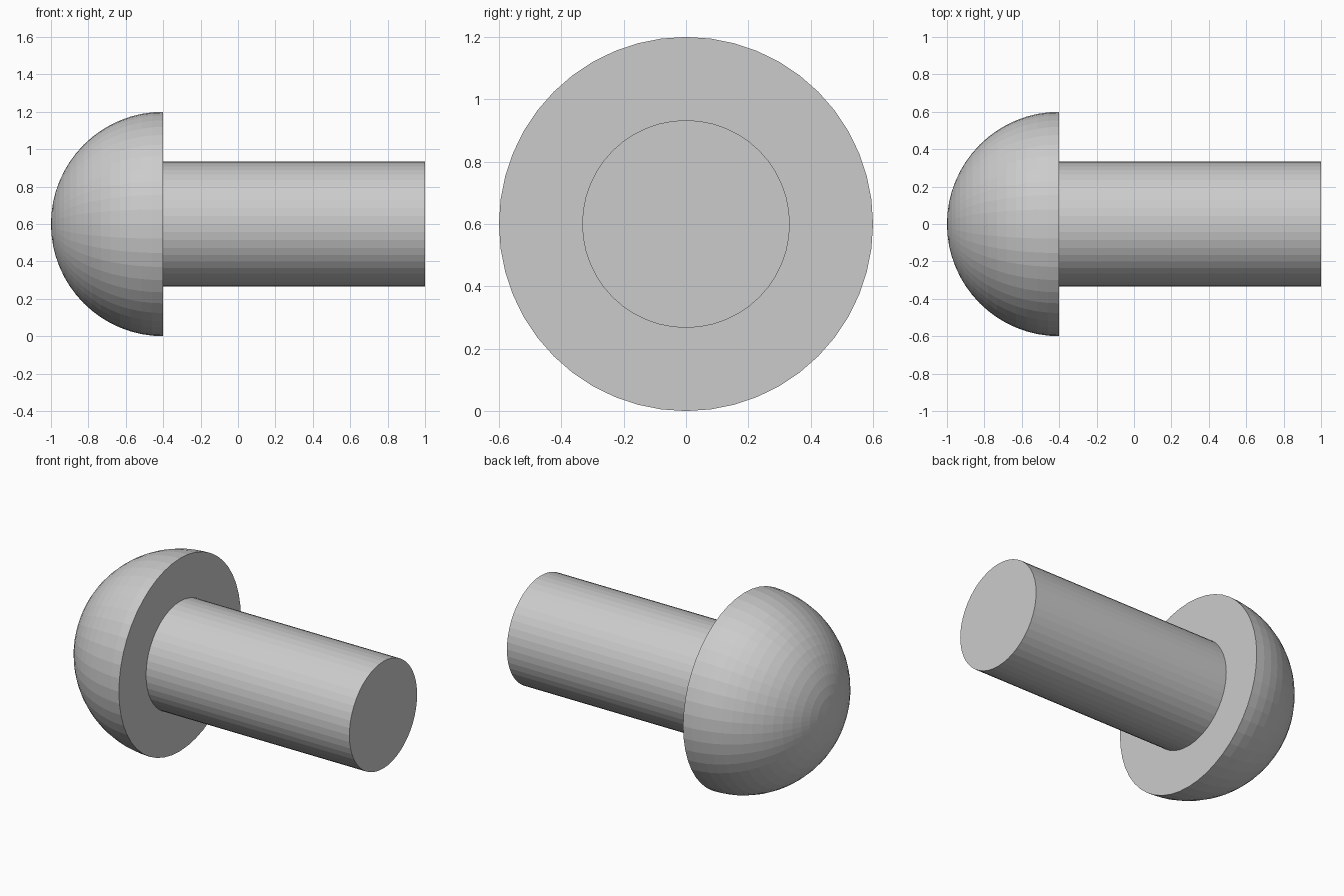
import bpy, bmesh
from math import sin, cos, pi, radians
from mathutils import Vector, Matrix

if "Cube" in bpy.data.objects:
    bpy.data.objects.remove(bpy.data.objects["Cube"])

SEGMENTS = 48
RINGS = 16
HEAD_R, SHAFT_R = 0.6, 0.333
FACE_X, END_X = -0.4, 1.0

# Half profile as (x, radius): domed head, flat underside, straight shaft, end cap
profile = [(FACE_X - HEAD_R * cos(a), HEAD_R * sin(a))
           for a in (i * pi / 2 / RINGS for i in range(RINGS + 1))]
profile += [(FACE_X, SHAFT_R), (END_X, SHAFT_R), (END_X, 0)]

# Revolve the profile around the lengthwise axis
bm = bmesh.new()
verts = [bm.verts.new((x, 0, r)) for x, r in profile]
edges = [bm.edges.new(pair) for pair in zip(verts, verts[1:])]
bmesh.ops.spin(bm, geom=verts + edges, cent=(0, 0, 0), axis=(1, 0, 0),
               angle=radians(360), steps=SEGMENTS, use_merge=True)
bmesh.ops.remove_doubles(bm, verts=bm.verts, dist=1e-4)
bmesh.ops.recalc_face_normals(bm, faces=bm.faces)

# Merge the fan of the end cap into one flat face
cap = [f for f in bm.faces if all(v.co.x > END_X - 1e-4 for v in f.verts)]
bmesh.ops.dissolve_faces(bm, faces=cap, use_verts=True)

mesh = bpy.data.meshes.new("rivet")
bm.to_mesh(mesh)
bm.free()
rivet = bpy.data.objects.new("rivet", mesh)
rivet.location.z = HEAD_R
bpy.context.collection.objects.link(rivet)
